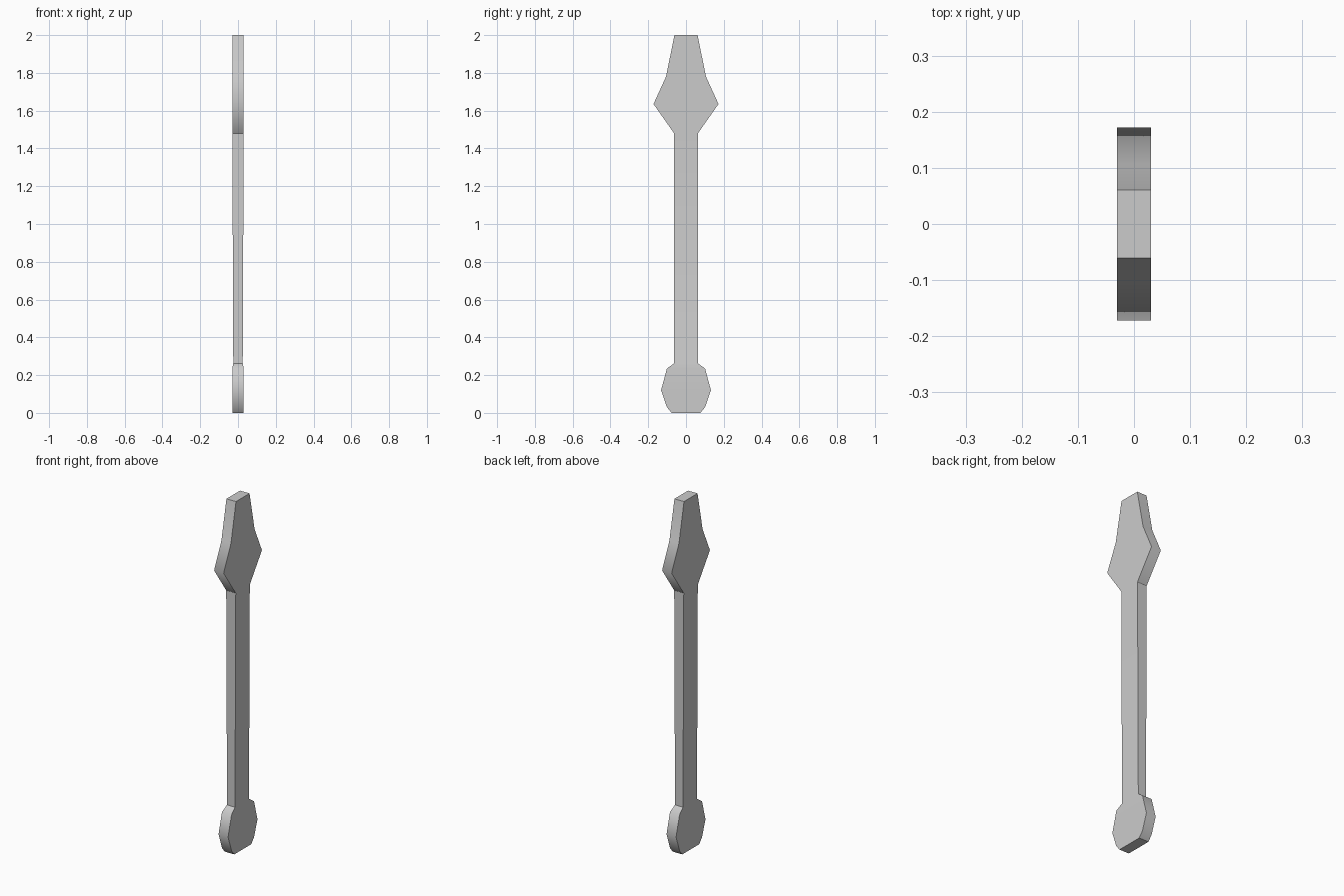
import bpy
import bmesh

if "Cube" in bpy.data.objects:
    bpy.data.objects.remove(bpy.data.objects["Cube"])

# Stations up the blade: z, half width (y), half thickness (x), crisp edge across
STATIONS = [
    (0.00, 0.076, 0.03, True),
    (0.03, 0.101, 0.03, False),
    (0.12, 0.132, 0.03, False),
    (0.235, 0.101, 0.03, False),
    (0.262, 0.063, 0.025, True),
    (1.48, 0.063, 0.03, True),
    (1.635, 0.172, 0.03, False),
    (1.78, 0.106, 0.03, False),
    (2.00, 0.061, 0.03, True),
]

bm = bmesh.new()

# Rectangular rings, counter-clockwise seen from above
rings = [[bm.verts.new((sx * hx, sy * hy, z))
          for sx, sy in ((-1, -1), (1, -1), (1, 1), (-1, 1))]
         for z, hy, hx, _ in STATIONS]

# Skin between rings, then close both ends
for low, high in zip(rings, rings[1:]):
    for i in range(4):
        j = (i + 1) % 4
        bm.faces.new((low[i], low[j], high[j], high[i]))
bm.faces.new(rings[0][::-1])
bm.faces.new(rings[-1])

# Softly shaded rim with crisp long edges and crisp neck and end edges
for face in bm.faces:
    face.smooth = True
for edge in bm.edges:
    if len(edge.link_faces) == 2:
        edge.smooth = True
for low, high in zip(rings, rings[1:]):
    for a, b in zip(low, high):
        bm.edges.get((a, b)).smooth = False
for ring, station in zip(rings, STATIONS):
    if station[3]:
        for i in (0, 2):
            bm.edges.get((ring[i], ring[i + 1])).smooth = False
for ring in (rings[0], rings[-1]):
    for i in range(4):
        bm.edges.get((ring[i], ring[(i + 1) % 4])).smooth = False

# Flat bar with spear-shaped head and rounded foot
mesh = bpy.data.meshes.new("flat_spear_bar")
bm.to_mesh(mesh)
bm.free()
bar = bpy.data.objects.new("flat_spear_bar", mesh)
bpy.context.collection.objects.link(bar)
